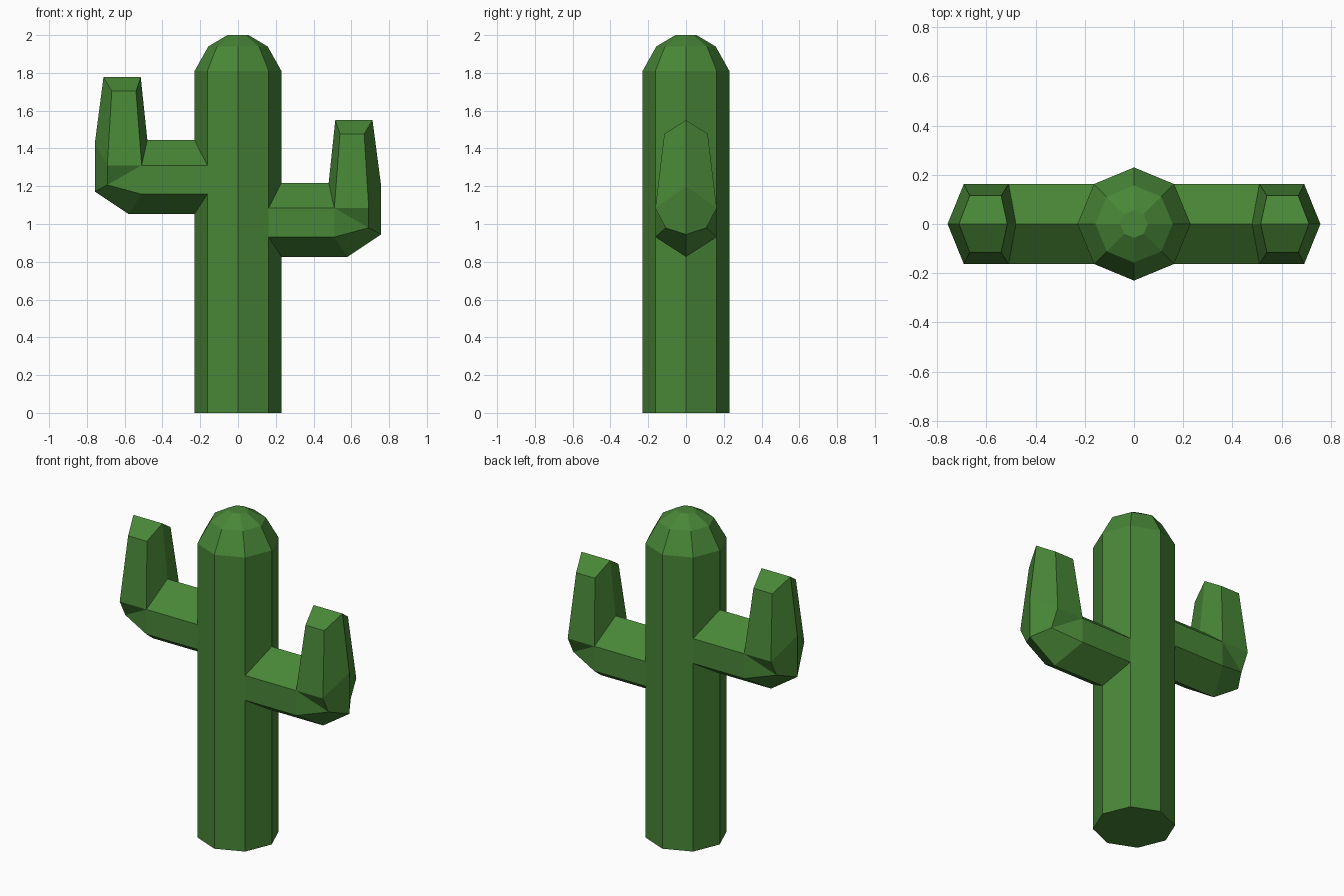
import bpy, bmesh, math

if "Cube" in bpy.data.objects:
    bpy.data.objects.remove(bpy.data.objects["Cube"])

green = bpy.data.materials.new("cactus_green")
green.diffuse_color = (0.065, 0.24, 0.038, 1)
green.use_nodes = True
green.node_tree.nodes["Principled BSDF"].inputs["Base Color"].default_value = green.diffuse_color
R = 0.23
D = R * math.sqrt(0.5)   # octagon corner offset, also the arm half width


def skin(name, rings, cap_start=False, cap_end=False):
    """Join equal-length rings of points with faces, welding repeated points."""
    bm = bmesh.new()
    seen = {}

    def vert(p):
        key = tuple(round(c, 5) for c in p)
        if key not in seen:
            seen[key] = bm.verts.new(p)
        return seen[key]

    loops = [[vert(p) for p in ring] for ring in rings]
    for a, b in zip(loops, loops[1:]):
        for i in range(len(a)):
            j = (i + 1) % len(a)
            corners = list(dict.fromkeys((a[i], a[j], b[j], b[i])))
            if len(corners) > 2:
                bm.faces.new(corners)
    if cap_start:
        bm.faces.new(loops[0])
    if cap_end:
        bm.faces.new(loops[-1])
    return finish(name, bm, loops)


def finish(name, bm, loops):
    # Six-sided ends get a ridged cap of two quads
    if len(loops[0]) == 6:
        e = loops[-1]
        bm.faces.new(e[:4])
        bm.faces.new((e[3], e[4], e[5], e[0]))
    bmesh.ops.recalc_face_normals(bm, faces=bm.faces)
    mesh = bpy.data.meshes.new(name)
    bm.to_mesh(mesh)
    bm.free()
    mesh.materials.append(green)
    obj = bpy.data.objects.new(name, mesh)
    bpy.context.collection.objects.link(obj)
    return obj


# Octagonal trunk with a faceted dome
profile = [(R, 0), (R, 1.81), (0.157, 1.94), (0.056, 2.0)]
skin("trunk", [[(r * math.cos(k * math.pi / 4), r * math.sin(k * math.pi / 4), z)
                for k in range(8)] for r, z in profile], True, True)


def arm(name, side, dz):
    """Six-sided arm: out from the trunk, round the elbow, then up."""
    def ring(top, upper, lower, bottom, wu=D, wl=D):
        pts = [(top, 0), (upper, wu), (lower, wl), (bottom, 0), (lower, -wl), (upper, -wu)]
        return [(side * x, y, z + dz) for (x, z), y in pts]

    inner, crook = (0.48, 1.218), (0.51, 1.084)
    skin(name, [
        ring((R, 1.218), (D, 1.084), (D, 0.931), (R, 0.826)),            # at trunk
        ring(inner, crook, (0.51, 0.931), (0.58, 0.826)),                # elbow start
        ring(inner, crook, (0.692, 0.98), (0.758, 0.945), wl=0.108),     # elbow heel
        ring(inner, crook, (0.692, 1.084), (0.758, 1.2)),                # elbow end
        ring((0.515, 1.55), (0.54, 1.477), (0.668, 1.477), (0.712, 1.55),
             0.115, 0.115),                                              # ridged tip
    ])


arm("right_arm", 1, 0)
arm("left_arm", -1, 0.227)
